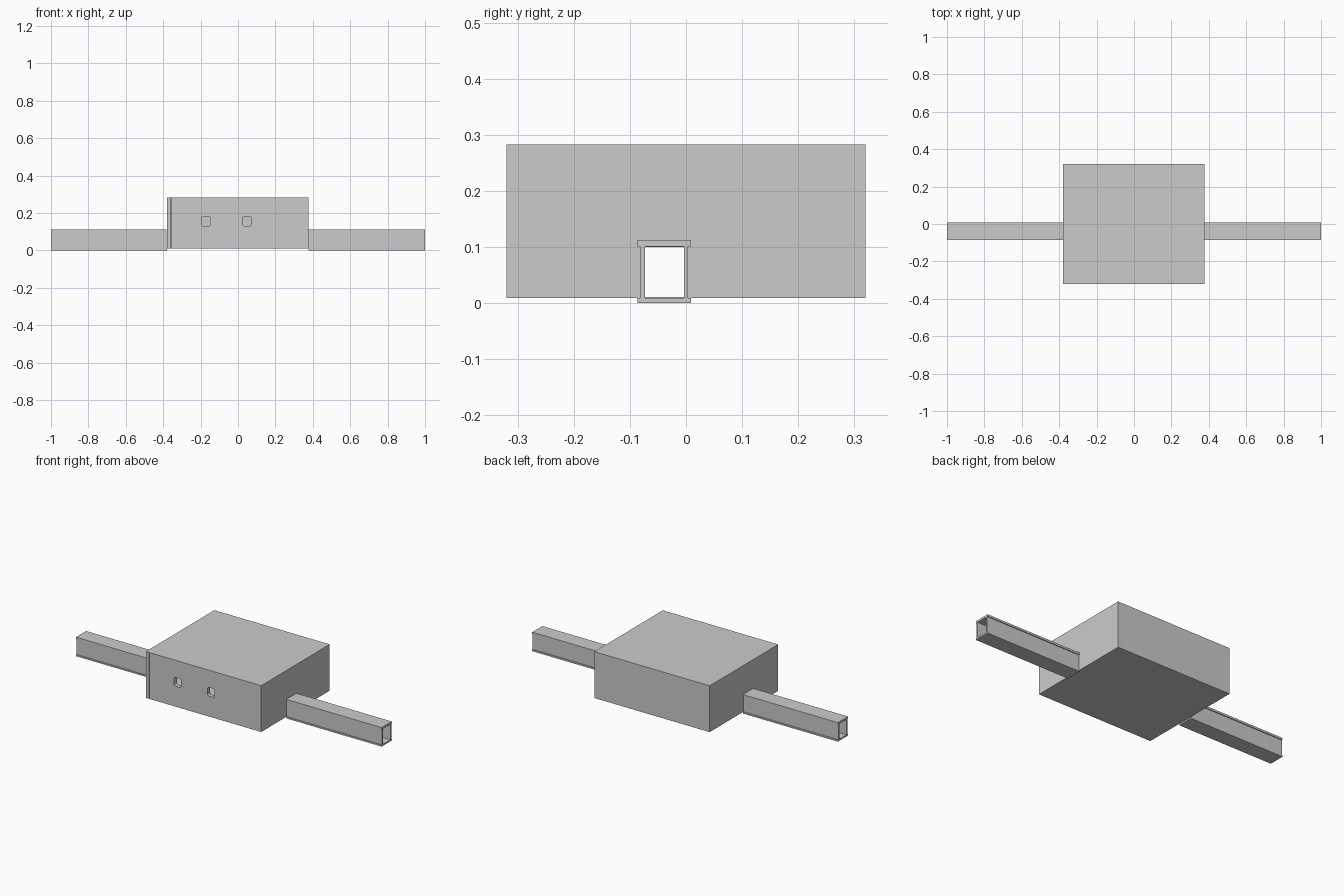
import bpy, bmesh

if "Cube" in bpy.data.objects:
    bpy.data.objects.remove(bpy.data.objects["Cube"])


def box(name, x, y, z, round_y=0.0):
    """Axis-aligned box from (min, max) ranges; round_y rounds the edges running along y."""
    bm = bmesh.new()
    bmesh.ops.create_cube(bm, size=1.0)
    for v in bm.verts:
        v.co = [r[0] + (c + 0.5) * (r[1] - r[0]) for c, r in zip(v.co, (x, y, z))]
    if round_y:
        edges = [e for e in bm.edges
                 if abs(e.verts[0].co.y - e.verts[1].co.y) > 1e-4]
        bmesh.ops.bevel(bm, geom=edges, offset=round_y, segments=4,
                        profile=0.5, affect='EDGES')
    bmesh.ops.recalc_face_normals(bm, faces=bm.faces)
    mesh = bpy.data.meshes.new(name)
    bm.to_mesh(mesh)
    bm.free()
    obj = bpy.data.objects.new(name, mesh)
    bpy.context.collection.objects.link(obj)
    return obj


def cut(target, cutter):
    mod = target.modifiers.new(cutter.name, 'BOOLEAN')
    mod.operation = 'DIFFERENCE'
    mod.solver = 'EXACT'
    mod.object = cutter
    cutter.hide_render = True
    cutter.hide_set(True)


X0, X1 = -0.379, 0.376      # cabinet ends
Y0, Y1 = -0.32, 0.32        # cabinet front and back
WALL = 0.025

# Hollow cabinet with thin floor and roof sheets
cabinet = box("cabinet", (X0, X1), (Y0, Y1), (0.009, 0.283))
cut(cabinet, box("cavity_cutter", (X0 + WALL, X1 - WALL),
                 (Y0 + WALL, Y1 - WALL), (0.0105, 0.281)))

# Conveyor opening through both end walls
cut(cabinet, box("tunnel_cutter", (X0 - 0.1, X1 + 0.1), (-0.073, -0.004), (0.0105, 0.1)))

# Two rounded windows in the front
for i, cx in enumerate((-0.171, 0.048)):
    cut(cabinet, box(f"window_cutter_{i + 1}", (cx - 0.023, cx + 0.023),
                     (Y0 - 0.05, Y0 + 0.05), (0.13, 0.181), round_y=0.009))

# Narrow seam beside the front panel
cut(cabinet, box("seam_cutter", (-0.359, -0.355), (Y0 - 0.02, Y0 + 0.015), (0.013, 0.282)))

# Tunnel on each side: floor and roof plates overhanging two side walls
for side, xr in (("left", (-1.0, X0)), ("right", (X1, 1.0))):
    box(f"{side}_tunnel_floor", xr, (-0.086, 0.009), (0.0, 0.009))
    box(f"{side}_tunnel_roof", xr, (-0.086, 0.009), (0.1005, 0.1125))
    box(f"{side}_tunnel_front_wall", xr, (-0.082, -0.073), (0.009, 0.1005))
    box(f"{side}_tunnel_back_wall", xr, (-0.004, 0.004), (0.009, 0.1005))
